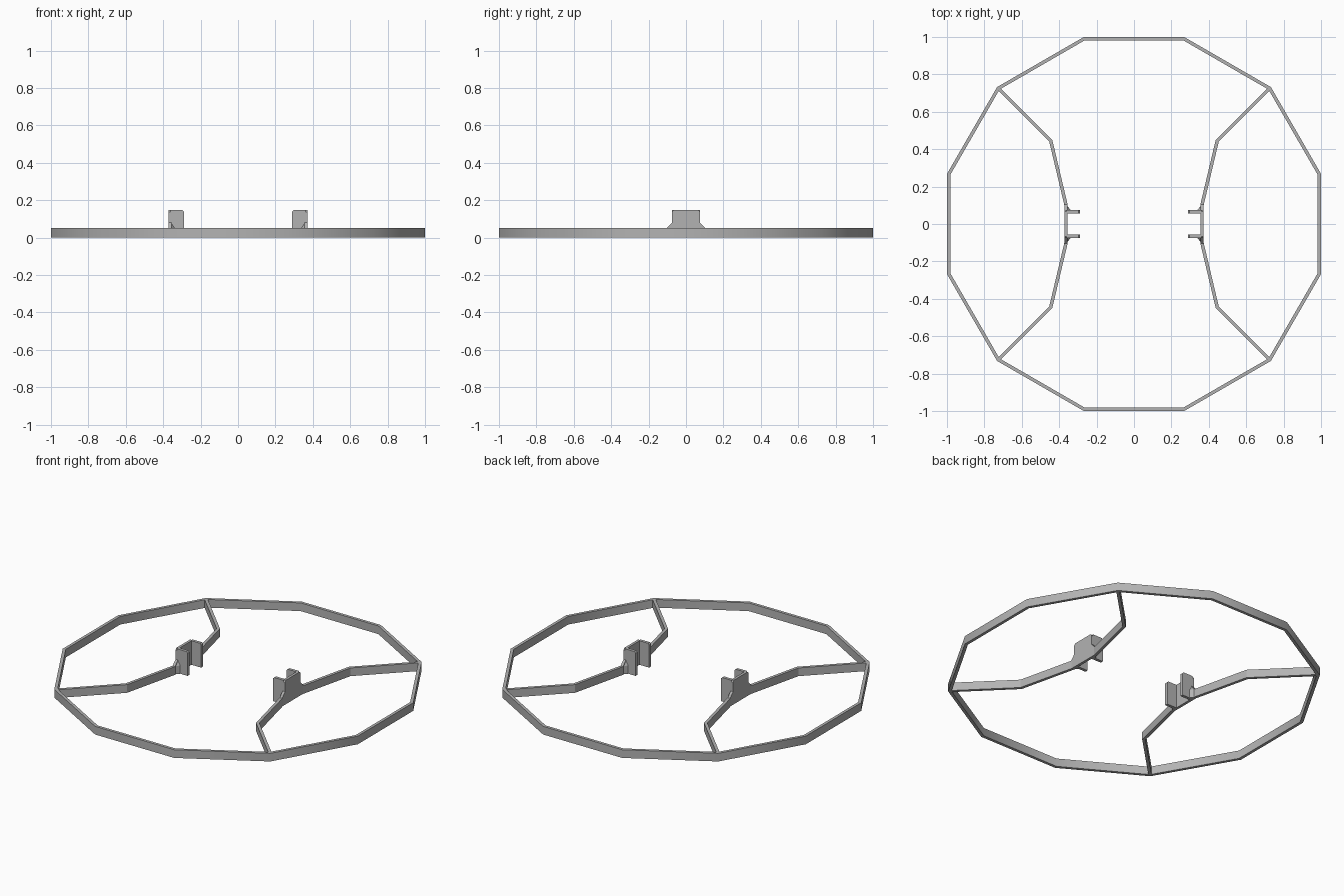
import bpy, bmesh, math
from mathutils import Vector

if "Cube" in bpy.data.objects:
    bpy.data.objects.remove(bpy.data.objects["Cube"])

grey = bpy.data.materials.new("plain_grey")
grey.use_nodes = True
colour = (0.45, 0.45, 0.45, 1)
grey.diffuse_color = colour
grey.node_tree.nodes["Principled BSDF"].inputs["Base Color"].default_value = colour

HEIGHT = 0.05
TOP = 0.147


def finish(name, bm, smooth=None):
    bmesh.ops.recalc_face_normals(bm, faces=bm.faces)
    mesh = bpy.data.meshes.new(name)
    bm.to_mesh(mesh)
    bm.free()
    mesh.materials.append(grey)
    obj = bpy.data.objects.new(name, mesh)
    bpy.context.collection.objects.link(obj)
    if smooth:
        bpy.ops.object.select_all(action='DESELECT')
        obj.select_set(True)
        bpy.context.view_layer.objects.active = obj
        bpy.ops.object.shade_smooth_by_angle(angle=math.radians(smooth))
    return obj


def band(name, path, width, height, closed=False, smooth=None):
    """Upright strip of constant width along a flat path, with mitred corners."""
    bm = bmesh.new()
    pts = [Vector(p) for p in path]
    n = len(pts)
    rings = []
    for i, p in enumerate(pts):
        before = pts[i - 1] if closed or i > 0 else None
        after = pts[(i + 1) % n] if closed or i < n - 1 else None
        d1 = (p - before).normalized() if before is not None else (after - p).normalized()
        d2 = (after - p).normalized() if after is not None else d1
        n1, n2 = Vector((-d1.y, d1.x)), Vector((-d2.y, d2.x))
        mitre = (n1 + n2).normalized()
        off = mitre * (width / 2 / mitre.dot(n1))
        a, b = p + off, p - off
        rings.append([bm.verts.new((q.x, q.y, z)) for q, z in
                      ((a, 0), (b, 0), (b, height), (a, height))])
    for i in range(n if closed else n - 1):
        r, s = rings[i], rings[(i + 1) % n]
        for k in range(4):
            m = (k + 1) % 4
            bm.faces.new((r[k], r[m], s[m], s[k]))
    if not closed:
        bm.faces.new(rings[0])
        bm.faces.new(rings[-1])
    return finish(name, bm, smooth)


def plate(name, profile, place, start, end):
    """Flat profile extruded from start to end; place(u, v, t) gives a point."""
    bm = bmesh.new()
    sides = [[bm.verts.new(place(u, v, t)) for u, v in profile] for t in (start, end)]
    bm.faces.new(sides[0])
    bm.faces.new(sides[1])
    for k in range(len(profile)):
        m = (k + 1) % len(profile)
        bm.faces.new((sides[0][k], sides[0][m], sides[1][m], sides[1][k]))
    return finish(name, bm)


# Twelve-sided outer hoop
radius = 0.991 / math.cos(math.pi / 12)
hoop = [(radius * math.cos(math.radians(15 + 30 * k)),
         radius * math.sin(math.radians(15 + 30 * k))) for k in range(12)]
band("outer_hoop", hoop, 0.018, HEIGHT, closed=True, smooth=35)

for side, sx in (("left", 1), ("right", -1)):
    # Bent arms from the hoop to the clip
    for end, sy in (("front", -1), ("back", 1)):
        arm = [(0.725, 0.725), (0.445, 0.445), (0.363, 0.1)]
        band(f"{side}_{end}_arm", [(sx * x, sy * y) for x, y in arm], 0.018, HEIGHT)

    # Clip back wall with sloping shoulders
    half = [(0.103, 0), (0.103, HEIGHT), (0.075, 0.08), (0.075, 0.137), (0.066, TOP)]
    wall = half + [(-y, z) for y, z in reversed(half)]
    plate(f"{side}_clip_wall", wall, lambda u, v, t: (t, u, v), sx * 0.355, sx * 0.371)

    # Clip prongs and the wedges that brace them
    for end, sy in (("front", -1), ("back", 1)):
        prong = [(0.36, 0), (0.289, 0), (0.289, 0.139), (0.297, TOP), (0.36, TOP)]
        plate(f"{side}_{end}_prong", [(sx * x, z) for x, z in prong],
              lambda u, v, t: (u, t, v), sy * 0.057, sy * 0.075)

        bm = bmesh.new()
        foot = [(0.358, 0.1), (0.358, 0.07), (0.335, 0.07), (0.345, 0.082)]
        low = [bm.verts.new((sx * x, sy * y, 0)) for x, y in foot]
        mid = [bm.verts.new((sx * x, sy * y, HEIGHT)) for x, y in foot]
        peak = bm.verts.new((sx * 0.358, sy * 0.07, 0.085))
        bm.faces.new(low)
        for k in range(4):
            m = (k + 1) % 4
            bm.faces.new((low[k], low[m], mid[m], mid[k]))
            bm.faces.new((mid[k], mid[m], peak)) if k > 1 else None
        bm.faces.new((mid[0], mid[1], peak))
        bm.faces.new((mid[1], mid[2], peak))
        finish(f"{side}_{end}_brace", bm)
